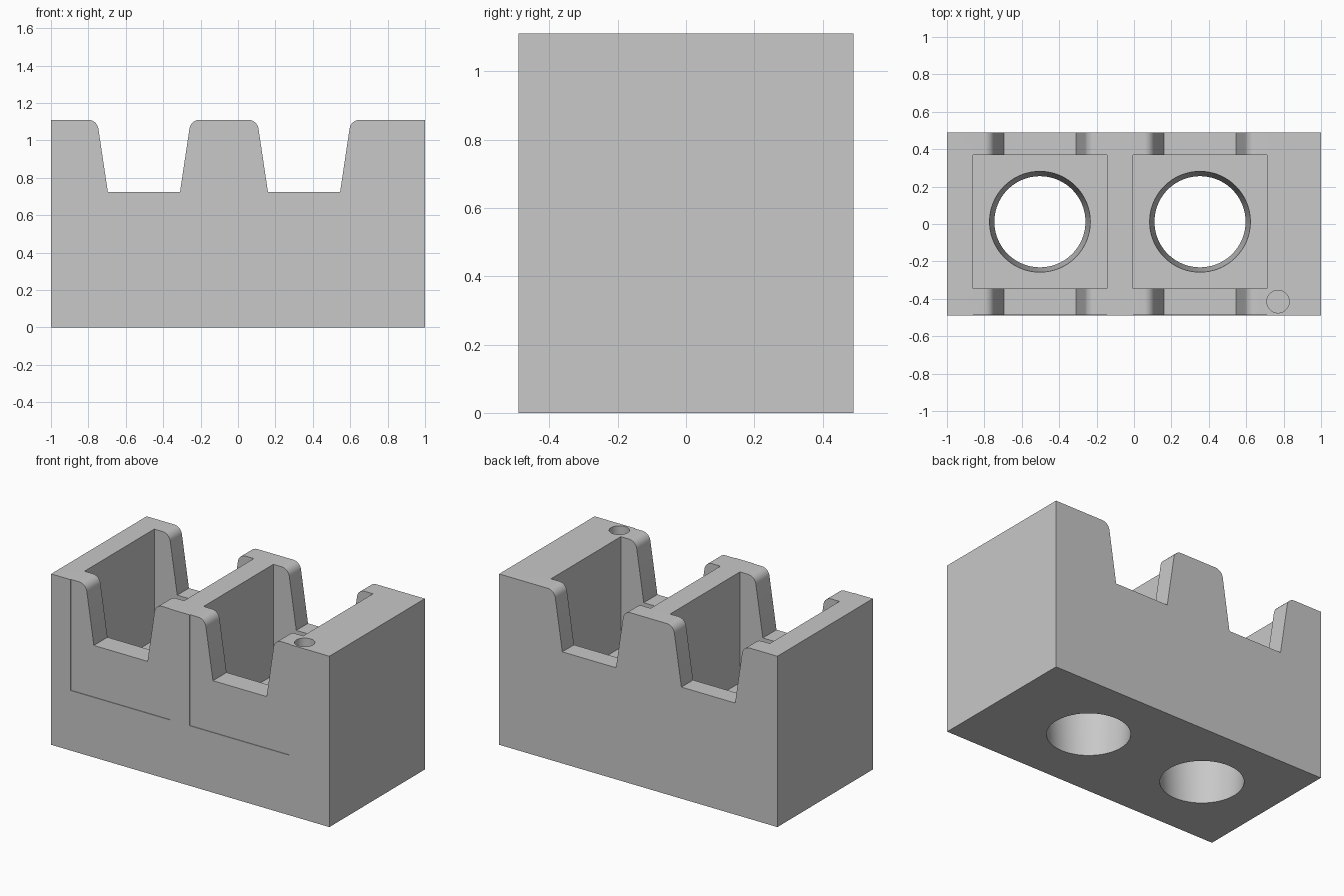
import bpy, bmesh, math
from mathutils import Matrix

if "Cube" in bpy.data.objects:
    bpy.data.objects.remove(bpy.data.objects["Cube"], do_unlink=True)

WIDTH, DEPTH, HEIGHT = 2.0, 0.98, 1.11
BAYS = (-0.503, 0.353)          # x centre of each bay
BAY_Y, BAY_HALF, FLOOR = 0.012, 0.358, 0.39
LEDGE = 0.725                   # bottom of the notches

grey = bpy.data.materials.new("matte grey")
grey.use_nodes = True
colour = (0.58, 0.58, 0.58, 1)
grey.diffuse_color = colour
grey.node_tree.nodes["Principled BSDF"].inputs["Base Color"].default_value = colour


def finish(name, bm):
    bmesh.ops.recalc_face_normals(bm, faces=bm.faces)
    mesh = bpy.data.meshes.new(name)
    bm.to_mesh(mesh)
    bm.free()
    mesh.materials.append(grey)
    obj = bpy.data.objects.new(name, mesh)
    bpy.context.collection.objects.link(obj)
    return obj


def box(name, x0, x1, y0, y1, z0, z1):
    bm = bmesh.new()
    place = Matrix.Translation(((x0 + x1) / 2, (y0 + y1) / 2, (z0 + z1) / 2))
    size = Matrix.Diagonal((x1 - x0, y1 - y0, z1 - z0, 1))
    bmesh.ops.create_cube(bm, size=1, matrix=place @ size)
    return finish(name, bm)


def cone(name, x, y, z0, z1, r0, r1, sides):
    bm = bmesh.new()
    bmesh.ops.create_cone(bm, cap_ends=True, segments=sides, radius1=r0, radius2=r1,
                          depth=z1 - z0, matrix=Matrix.Translation((x, y, (z0 + z1) / 2)))
    return finish(name, bm)


def notch(name, x):
    """Tapered slot with rounded shoulders, running front to back."""
    r, shoulder, steps = 0.055, 0.298, 10
    half = [(0.193, LEDGE)]
    for i in range(steps + 1):
        a = math.radians(172 - 82 * i / steps)
        half.append((shoulder + r * math.cos(a), HEIGHT - r + r * math.sin(a)))
    half.append((shoulder, HEIGHT + 0.1))
    outline = half + [(-px, pz) for px, pz in reversed(half)]
    bm = bmesh.new()
    face = bm.faces.new([bm.verts.new((x + px, -DEPTH, pz)) for px, pz in outline])
    new = bmesh.ops.extrude_face_region(bm, geom=[face])["geom"]
    verts = [v for v in new if isinstance(v, bmesh.types.BMVert)]
    bmesh.ops.translate(bm, verts=verts, vec=(0, 2 * DEPTH, 0))
    return finish(name, bm)


# Solid block
block = box("holder_block", -WIDTH / 2, WIDTH / 2, -DEPTH / 2, DEPTH / 2, 0, HEIGHT)

# Cutters for each bay: square pocket, notches, tapered drain hole, shallow front recess
cutters = []
for x in BAYS:
    x0, x1 = x - BAY_HALF, x + BAY_HALF
    cutters += [
        box("pocket_cutter", x0, x1, BAY_Y - BAY_HALF, BAY_Y + BAY_HALF, FLOOR, 1.3),
        notch("notch_cutter", x),
        cone("hole_cutter", x, BAY_Y, -0.1, FLOOR + 0.1, 0.237, 0.276, 96),
        box("recess_cutter", x0, x1, -0.7, -DEPTH / 2 + 0.004, FLOOR, 1.3),
    ]
# Small blind hole in the top
cutters.append(cone("pin_hole_cutter", 0.77, -0.415, HEIGHT - 0.2, 1.3, 0.06, 0.06, 48))

bpy.ops.object.select_all(action="DESELECT")
block.select_set(True)
bpy.context.view_layer.objects.active = block
for cutter in cutters:
    cutter.hide_render = True
    mod = block.modifiers.new("cut", "BOOLEAN")
    mod.operation, mod.solver, mod.object = "DIFFERENCE", "EXACT", cutter
    bpy.ops.object.modifier_apply(modifier=mod.name)
    bpy.data.objects.remove(cutter, do_unlink=True)

bpy.ops.object.shade_smooth_by_angle(angle=math.radians(30))
